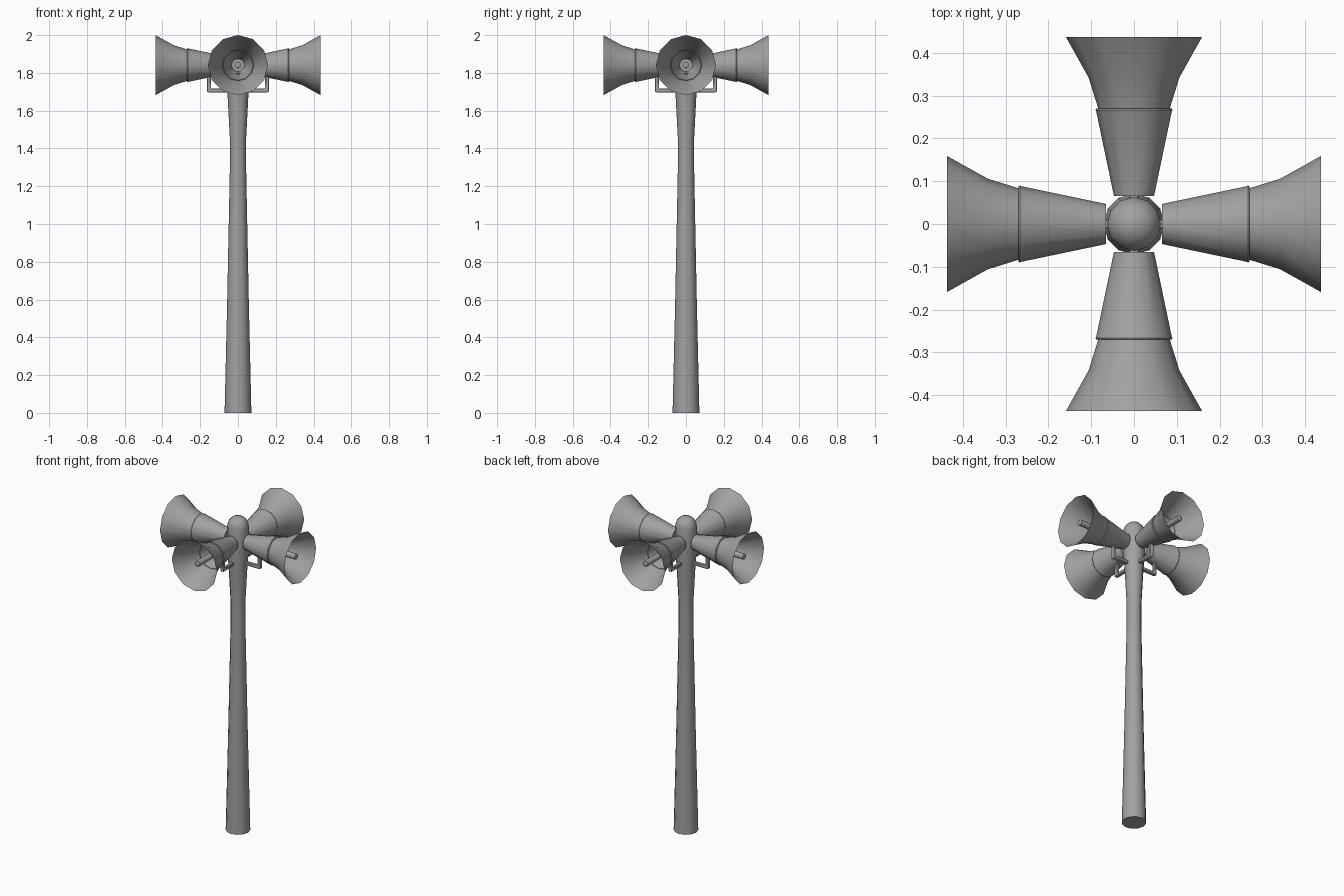
import bpy, bmesh, math
from mathutils import Matrix, Vector

cube = bpy.data.objects.get("Cube")
if cube:
    bpy.data.objects.remove(cube, do_unlink=True)

# Single painted metal colour
GREY = (0.36, 0.36, 0.36, 1)
metal = bpy.data.materials.new("grey_metal")
metal.use_nodes = True
metal.diffuse_color = GREY
metal.node_tree.nodes["Principled BSDF"].inputs["Base Color"].default_value = GREY

SIDES = 12
HORN_Z = 1.841


def finish(name, bm, matrix=Matrix(), angle=40):
    mesh = bpy.data.meshes.new(name)
    bm.to_mesh(mesh)
    bm.free()
    mesh.transform(matrix)
    mesh.materials.append(metal)
    obj = bpy.data.objects.new(name, mesh)
    bpy.context.collection.objects.link(obj)
    bpy.ops.object.select_all(action="DESELECT")
    obj.select_set(True)
    bpy.context.view_layer.objects.active = obj
    bpy.ops.object.shade_smooth_by_angle(angle=math.radians(angle))
    return obj


def lathe(name, profile, matrix=Matrix(), sides=SIDES):
    """Spin (radius, height) points around z."""
    bm = bmesh.new()
    verts = [bm.verts.new((r, 0, h)) for r, h in profile]
    edges = [bm.edges.new(pair) for pair in zip(verts, verts[1:])]
    bmesh.ops.spin(bm, geom=verts + edges, cent=(0, 0, 0), axis=(0, 0, 1),
                   angle=math.tau, steps=sides, use_duplicate=False)
    bmesh.ops.remove_doubles(bm, verts=bm.verts, dist=0.0005)
    bmesh.ops.recalc_face_normals(bm, faces=bm.faces)
    return finish(name, bm, matrix)


def bracket(name, matrix):
    """L-shaped square bar swept from the pole out and up to the horn."""
    t, w = 0.02, 0.011
    outline = [(0.03, 1.697), (0.159, 1.697), (0.164, 1.702), (0.164, 1.80),
               (0.164 - t, 1.80), (0.164 - t, 1.697 + t), (0.03, 1.697 + t)]
    bm = bmesh.new()
    face = bm.faces.new([bm.verts.new((x, -w, z)) for x, z in outline])
    out = bmesh.ops.extrude_face_region(bm, geom=[face])["geom"]
    bmesh.ops.translate(bm, vec=Vector((0, 2 * w, 0)),
                        verts=[v for v in out if isinstance(v, bmesh.types.BMVert)])
    bmesh.ops.recalc_face_normals(bm, faces=bm.faces)
    bmesh.ops.bevel(bm, geom=bm.edges[:], offset=0.003, segments=1, affect="EDGES")
    finish(name, bm, matrix)


# Tapered pole with flared neck and domed cap
lathe("pole", [(0, 0), (0.071, 0), (0.057, 0.6), (0.043, 1.3), (0.043, 1.45),
               (0.055, 1.68), (0.063, 1.78), (0.063, 1.93), (0.055, 1.958),
               (0.035, 1.98), (0, 1.99)])

# Four horns, one on each side
for i, side in enumerate(("left", "back", "right", "front")):
    turn = Matrix.Rotation(i * math.pi / 2, 4, "Z")
    aim = (turn @ Matrix.Translation((0, 0, HORN_Z))
           @ Matrix.Rotation(math.pi / 2, 4, "Y"))
    lathe(side + "_horn_body", [(0, 0.066), (0.047, 0.066), (0.088, 0.262),
                                (0.09, 0.266), (0.088, 0.27), (0.08, 0.27)], aim)
    lathe(side + "_horn_bell", [(0, 0.11), (0.034, 0.11), (0.083, 0.268),
                                (0.106, 0.342), (0.159, 0.437)], aim)
    lathe(side + "_horn_tube", [(0.018, 0.10), (0.018, 0.408), (0.012, 0.412),
                                (0, 0.412)], aim)
    bracket(side + "_bracket", turn)
